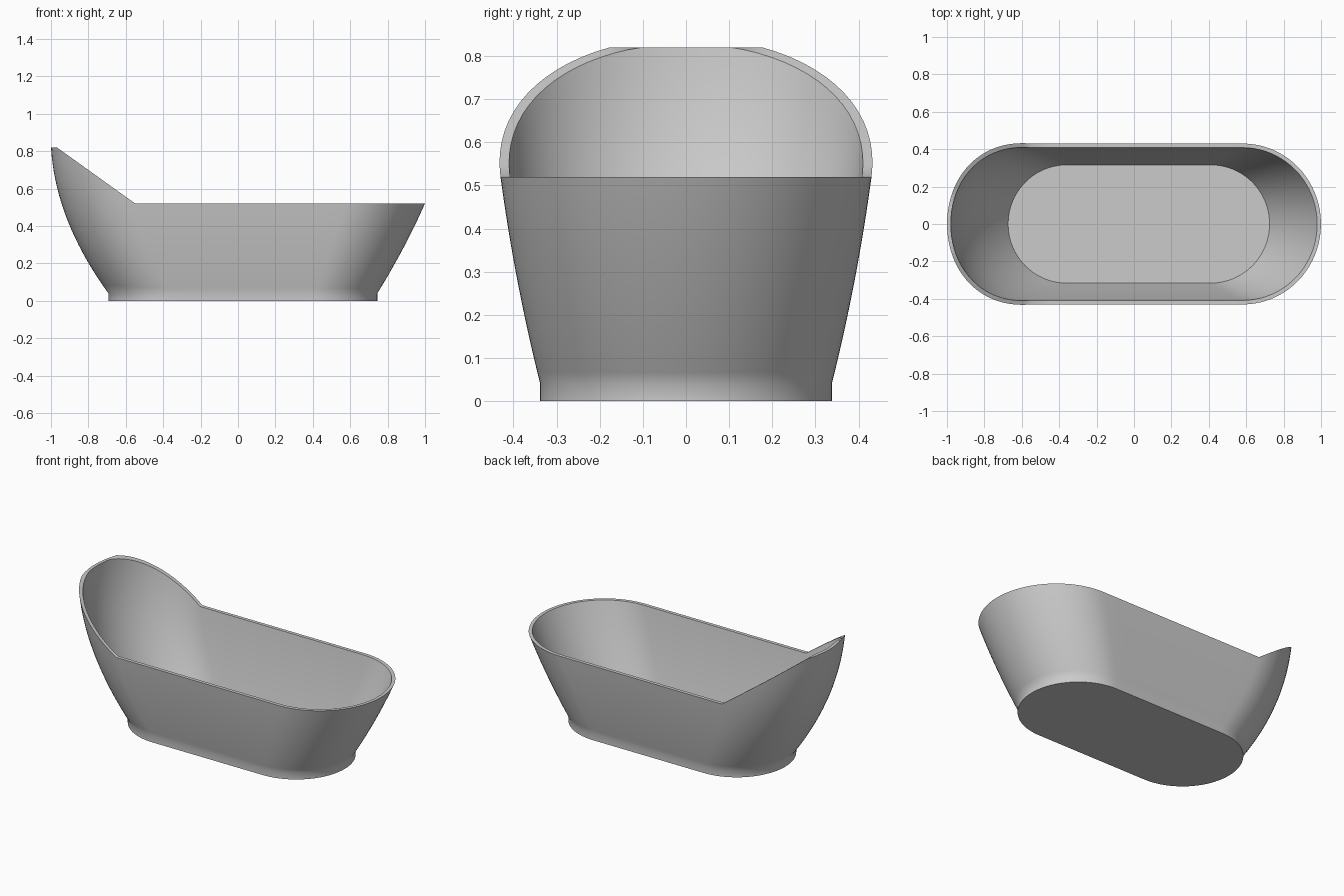
import bpy, bmesh, math

cube = bpy.data.objects.get("Cube")
if cube:
    bpy.data.objects.remove(cube, do_unlink=True)

BASE, SIDE_RIM, HEAD_RIM = 0.04, 0.52, 0.82
ARC_STEPS, SIDE_STEPS, WALL_ROWS = 40, 10, 18
WALL_X, WALL_Y = 0.02, 0.022


def section(z):
    """Foot end, head end, their arc centres, and half width at height z."""
    u = max(0.0, z - BASE)
    t = u / (SIDE_RIM - BASE)
    foot = 0.745 + 0.62 * u - 0.187 * u * u
    head = -0.693 - 0.727 * u + 0.428 * u * u
    foot_centre = 0.41 + 0.36 * u
    head_centre = -0.36 - 0.55 * u + 0.32 * u * u
    width = 0.338 + 0.092 * (1.3 * t - 0.3 * t * t)
    return foot, head, foot_centre, head_centre, width


def make_columns():
    """Walk once round the oval: foot arc, back side, head arc, front side."""
    cols = []
    for sign in (1, -1):
        for i in range(ARC_STEPS + 1):
            cols.append(("arc", sign, math.pi * (i / ARC_STEPS - 0.5)))
        for i in range(1, SIDE_STEPS):
            cols.append(("side", sign, i / SIDE_STEPS))
    return cols


def point(col, z, inner):
    kind, sign, value = col
    foot, head, fc, hc, width = section(z)
    inset_x, inset_y = (WALL_X, WALL_Y) if inner else (0, 0)
    w = (width - inset_y) * sign
    if kind == "side":
        start, end = (fc, hc) if sign > 0 else (hc, fc)
        return start + (end - start) * value, w, z
    centre = fc if sign > 0 else hc
    reach = abs((foot if sign > 0 else head) - centre) - inset_x
    return centre + sign * reach * math.cos(value), w * math.sin(value), z


def rim_height(col, inner):
    """Level along the sides, rising in a straight slope to the head."""
    z = SIDE_RIM
    for _ in range(25):
        x = point(col, z, inner)[0]
        z = min(HEAD_RIM, SIDE_RIM + 0.717 * max(0.0, -0.55 - x))
    return z


columns = make_columns()
bm = bmesh.new()


def add_ring(fraction, inner, flat_z=None):
    ring = []
    for col in columns:
        z = flat_z
        if z is None:
            z = BASE + (rim_height(col, inner) - BASE) * fraction
        ring.append(bm.verts.new(point(col, z, inner)))
    return ring


# Outer shell with its upright plinth, then the inner shell down to the floor
rings = [add_ring(0, False, 0.0)]
rings += [add_ring(i / WALL_ROWS, False) for i in range(WALL_ROWS + 1)]
rings += [add_ring(i / WALL_ROWS, True) for i in range(WALL_ROWS, -1, -1)]
count = len(columns)
for low, high in zip(rings, rings[1:]):
    for i in range(count):
        j = (i + 1) % count
        bm.faces.new((low[i], low[j], high[j], high[i]))

# Underside and tub floor
bm.faces.new(list(reversed(rings[0])))
bm.faces.new(rings[-1])
bmesh.ops.recalc_face_normals(bm, faces=bm.faces)

mesh = bpy.data.meshes.new("bathtub")
bm.to_mesh(mesh)
bm.free()
tub = bpy.data.objects.new("bathtub", mesh)
bpy.context.collection.objects.link(tub)

# Enamel colour
enamel = bpy.data.materials.new("grey_enamel")
enamel.use_nodes = True
colour = (0.6, 0.6, 0.6, 1)
enamel.diffuse_color = colour
for node in enamel.node_tree.nodes:
    if node.type == "BSDF_PRINCIPLED":
        node.inputs["Base Color"].default_value = colour
mesh.materials.append(enamel)

# Soft walls with crisp rim and floor edges
bpy.ops.object.select_all(action="DESELECT")
tub.select_set(True)
bpy.context.view_layer.objects.active = tub
bpy.ops.object.shade_smooth_by_angle(angle=math.radians(40))
